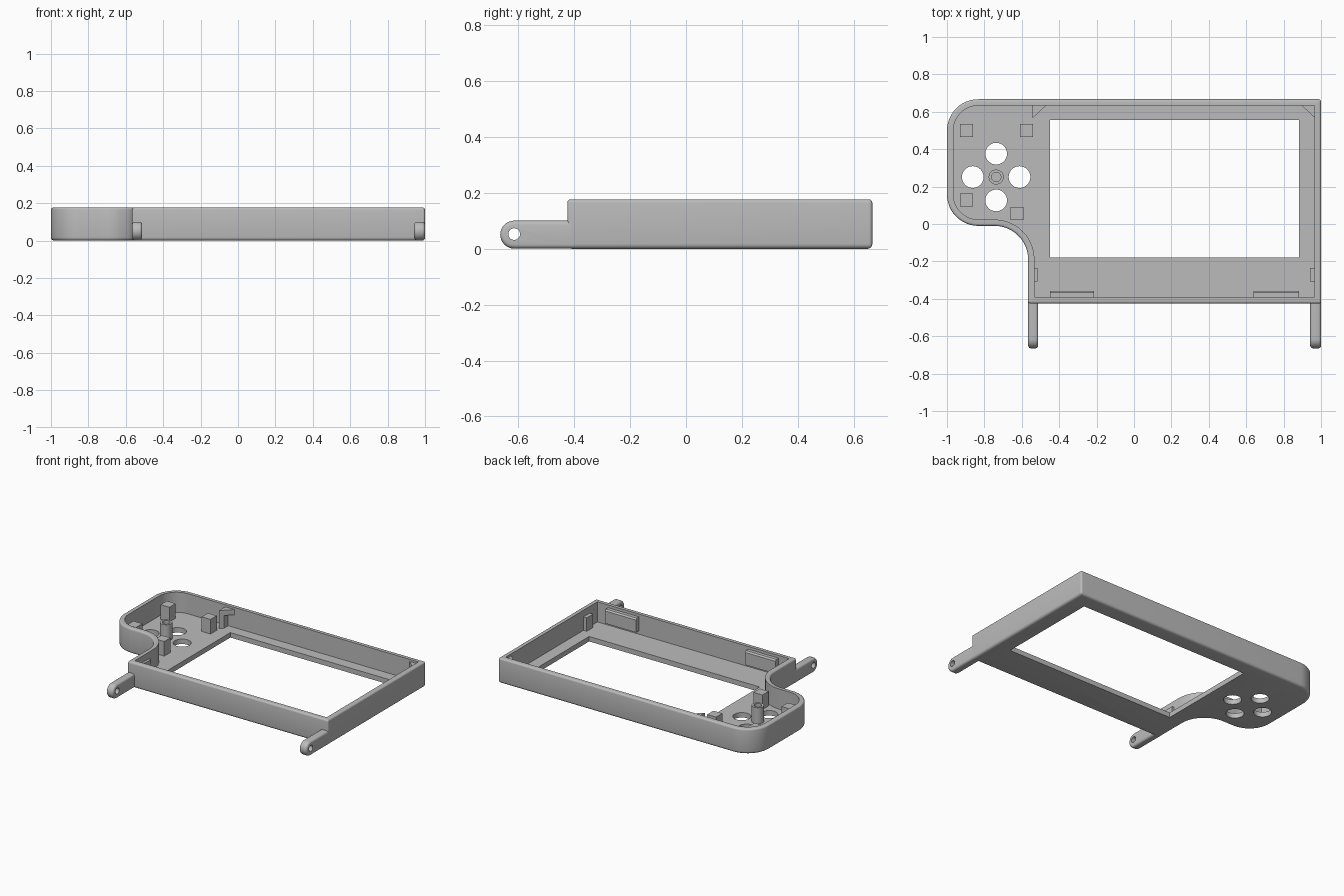
import bpy, bmesh
from math import sin, cos, pi, radians

cube = bpy.data.objects.get("Cube")
if cube:
    bpy.data.objects.remove(cube)

grey = bpy.data.materials.new("plain grey")
grey.use_nodes = True
grey.diffuse_color = (0.5, 0.5, 0.5, 1)
grey.node_tree.nodes["Principled BSDF"].inputs["Base Color"].default_value = (0.5, 0.5, 0.5, 1)

FLOOR, TOP, WALL = 0.035, 0.177, 0.034


def finish(name, bm):
    bmesh.ops.recalc_face_normals(bm, faces=bm.faces)
    mesh = bpy.data.meshes.new(name)
    bm.to_mesh(mesh)
    bm.free()
    mesh.materials.append(grey)
    obj = bpy.data.objects.new(name, mesh)
    bpy.context.collection.objects.link(obj)
    return obj


def skin(bm, loops, closed=False):
    """Join matching loops of points with quads, capping the ends unless closed."""
    rings = [[bm.verts.new(p) for p in loop] for loop in loops]
    pairs = list(zip(rings, rings[1:]))
    if closed:
        pairs.append((rings[-1], rings[0]))
    else:
        bm.faces.new(rings[0])
        bm.faces.new(rings[-1])
    for a, b in pairs:
        for i in range(len(a)):
            j = (i + 1) % len(a)
            bm.faces.new((a[i], a[j], b[j], b[i]))


def prism(name, points, z0, z1):
    bm = bmesh.new()
    skin(bm, [[(x, y, z) for x, y in points] for z in (z0, z1)])
    return finish(name, bm)


def rect(x0, x1, y0, y1):
    return [(x0, y0), (x1, y0), (x1, y1), (x0, y1)]


def circle(x, y, r, n=40):
    return [(x + r * cos(2 * pi * i / n), y + r * sin(2 * pi * i / n)) for i in range(n)]


def cut(obj, bm):
    """Subtract a temporary cutter from the object."""
    cutter = finish("cutter", bm)
    cutter.hide_render = True
    mod = obj.modifiers.new("cut", 'BOOLEAN')
    mod.operation, mod.solver, mod.object = 'DIFFERENCE', 'EXACT', cutter
    bpy.context.view_layer.update()
    graph = bpy.context.evaluated_depsgraph_get()
    mesh = bpy.data.meshes.new_from_object(obj.evaluated_get(graph))
    obj.modifiers.clear()
    obj.data = mesh
    bpy.data.objects.remove(cutter)


def smooth(obj):
    bpy.ops.object.select_all(action='DESELECT')
    obj.select_set(True)
    bpy.context.view_layer.objects.active = obj
    bpy.ops.object.shade_smooth_by_angle(angle=radians(32))


# Tray outline corners: position, inward direction, radius, start and end angle
CORNERS = [
    (1, -0.425, -1, 1, 0.012, -90, 0),
    (1, 0.667, -1, -1, 0.012, 0, 90),
    (-1, 0.667, 1, -1, 0.168, 90, 180),
    (-1, -0.01, 1, 1, 0.168, 180, 270),
    (-0.566, -0.01, 1, 1, 0.18, 90, 0),
    (-0.566, -0.425, 1, 1, 0.012, 180, 270),
]


def outline(d):
    """The tray outline moved inwards by d."""
    pts = []
    for x, y, sx, sy, r, a0, a1 in CORNERS:
        concave = a1 < a0
        rad = r + d if concave else max(r - d, 0.0005)
        side = -1 if concave else 1
        cx, cy = x + sx * (d + side * rad), y + sy * (d + side * rad)
        for i in range(13):
            a = radians(a0 + (a1 - a0) * i / 12)
            pts.append((cx + rad * cos(a), cy + rad * sin(a)))
    return pts


# Tray: rounded lower and upper rims, hollow inside
def rim(r, z, sign):
    steps = [i * pi / 8 for i in range(5)]
    return [(r * (1 - sin(a)), z - sign * r * cos(a)) for a in steps]


levels = rim(0.018, 0.018, 1) + rim(0.012, TOP - 0.012, -1)[::-1]
levels += [(WALL, TOP), (WALL, FLOOR)]
bm = bmesh.new()
skin(bm, [[(x, y, z) for x, y in outline(d)] for d, z in levels])
tray = finish("tray", bm)

# Screen window and four button holes
BX, BY, STEP = -0.737, 0.251, 0.125
bm = bmesh.new()
openings = [rect(-0.449, 0.883, -0.18, 0.556)]
for dx, dy in ((1, 0), (-1, 0), (0, 1), (0, -1)):
    openings.append(circle(BX + dx * STEP, BY + dy * STEP, 0.058))
for shape in openings:
    skin(bm, [[(x, y, z) for x, y in shape] for z in (-0.1, 0.1)])
cut(tray, bm)
smooth(tray)

# Hollow round post between the button holes
bm = bmesh.new()
base = FLOOR - 0.005
tube = [(0.04, base), (0.04, 0.148), (0.025, 0.148), (0.025, base)]
skin(bm, [[(x, y, z) for x, y in circle(BX, BY, r)] for r, z in tube], closed=True)
smooth(finish("round_post", bm))

# Square posts around the buttons
for i, (x, y) in enumerate([(-0.896, 0.5), (-0.575, 0.5), (-0.896, 0.128), (-0.626, 0.056)]):
    h = 0.035
    prism(f"square_post_{i + 1}", rect(x - h, x + h, y - h, y + h), base, 0.138)

# Triangular corner tabs at the back, the right one on its own leg
for name, x, s in (("right", -0.543, 1), ("left", 0.97, -1)):
    prism(f"{name}_corner_tab", [(x, 0.64), (x + s * 0.08, 0.64), (x, 0.565)], 0.125, 0.162)
prism("corner_tab_leg", [(-0.543, 0.64), (-0.52, 0.64), (-0.52, 0.587), (-0.543, 0.565)],
      base, 0.126)

# Retaining ledges on the inside of the front wall, chamfered on top
for name, x0, x1 in (("right", -0.449, -0.213), ("left", 0.64, 0.883)):
    bm = bmesh.new()
    section = [(-0.395, 0.06), (-0.357, 0.06), (-0.357, 0.148), (-0.366, 0.158), (-0.395, 0.158)]
    skin(bm, [[(x, y, z) for y, z in section] for x in (x0, x1)])
    finish(f"{name}_front_ledge", bm)

# Small stops on the side walls
prism("right_side_stop", rect(-0.54, -0.515, -0.307, -0.235), base, 0.13)
prism("left_side_stop", rect(0.94, 0.97, -0.307, -0.235), base, 0.13)


# Hinge arms: rounded bar with a pin hole
def arm_section(d):
    r, cy, cz = 0.05 - d, -0.615, 0.051
    pts = [(-0.4, cz - r), (-0.4, cz + r)]
    for i in range(17):
        a = pi / 2 + pi * i / 16
        pts.append((cy + r * cos(a), cz + r * sin(a)))
    return pts


for name, x0, x1 in (("right", -0.566, -0.512), ("left", 0.942, 1.0)):
    edge = [(0.015 * (1 - sin(a)), 0.015 * (1 - cos(a))) for a in (i * pi / 8 for i in range(5))]
    slices = [(d, x0 + t) for d, t in edge[::-1]] if edge[0][1] > edge[-1][1] else \
             [(d, x0 + t) for t, d in edge[::-1]]
    slices += [(d, x0 + x1 - x) for d, x in slices[::-1]]
    bm = bmesh.new()
    skin(bm, [[(x, y, z) for y, z in arm_section(d)] for d, x in slices])
    arm = finish(f"{name}_hinge_arm", bm)
    bm = bmesh.new()
    skin(bm, [[(x, y, z) for y, z in circle(-0.615, 0.053, 0.021, 24)] for x in (x0 - 0.1, x1 + 0.1)])
    cut(arm, bm)
    smooth(arm)
